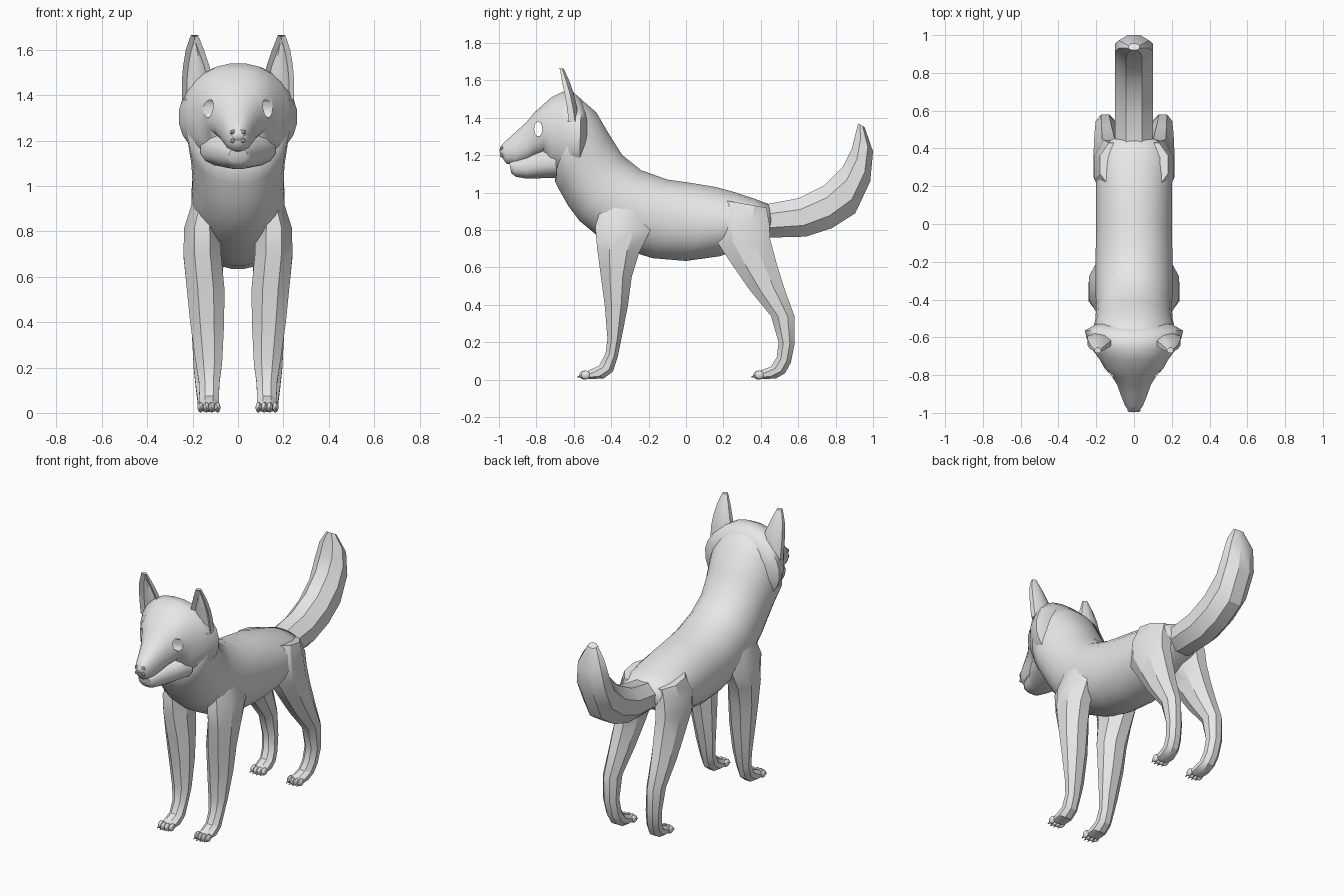
import bpy, bmesh, math
from mathutils import Matrix, Vector

cube = bpy.data.objects.get("Cube")
if cube:
    bpy.data.objects.remove(cube)

grey = bpy.data.materials.new("plain grey")
grey.use_nodes = True
grey.diffuse_color = (0.8, 0.8, 0.8, 1)
grey.node_tree.nodes["Principled BSDF"].inputs["Base Color"].default_value = (0.8, 0.8, 0.8, 1)


def finish(name, bm, mirror=False, angle=35):
    """Turn a bmesh into a shaded object, optionally mirrored to the other side."""
    bmesh.ops.recalc_face_normals(bm, faces=bm.faces)
    mesh = bpy.data.meshes.new(name)
    bm.to_mesh(mesh)
    bm.free()
    mesh.materials.append(grey)
    obj = bpy.data.objects.new(name, mesh)
    bpy.context.collection.objects.link(obj)
    if mirror:
        mod = obj.modifiers.new("Mirror", 'MIRROR')
        mod.use_mirror_merge = False
    shade(obj, angle)
    return obj


def shade(obj, angle):
    bpy.ops.object.select_all(action='DESELECT')
    obj.select_set(True)
    bpy.context.view_layer.objects.active = obj
    bpy.ops.object.shade_smooth_by_angle(angle=math.radians(angle))


def loft(rings, sides=8, power=2.0):
    """Skin rings given as (y, z of one end, y, z of other end, centre x, half width)."""
    bm = bmesh.new()
    loops = []
    for ya, za, yb, zb, cx, hw in rings:
        a, b = Vector((cx, ya, za)), Vector((cx, yb, zb))
        loop = []
        for i in range(sides):
            t = math.tau * (i + 0.5) / sides
            c, s = math.cos(t), math.sin(t)
            # stretch polygons so that their flats reach the given size
            k = 1 / math.cos(math.pi / sides)
            u = math.copysign(min(1, abs(c) * k) ** (2 / power), c)
            v = math.copysign(min(1, abs(s) * k) ** (2 / power), s)
            loop.append(bm.verts.new((a + b) / 2 + (a - b) / 2 * v + Vector((hw * u, 0, 0))))
        loops.append(loop)
    for p, q in zip(loops, loops[1:]):
        for i in range(sides):
            j = (i + 1) % sides
            bm.faces.new((p[i], p[j], q[j], q[i]))
    bm.faces.new(loops[0])
    bm.faces.new(loops[-1])
    return bm


# Torso and neck
torso = [
    (-.62, 1.525, -.70, 1.10, 0, .19), (-.55, 1.49, -.70, 1.06, 0, .23),
    (-.48, 1.43, -.675, 1.01, 0, .22), (-.41, 1.31, -.63, .93, 0, .205),
    (-.34, 1.20, -.57, .85, 0, .20), (-.24, 1.12, -.48, .775, 0, .205),
    (-.10, 1.07, -.34, .70, 0, .205), (.04, 1.05, -.18, .65, 0, .20),
    (.16, 1.03, 0, .635, 0, .20), (.27, 1.0, .18, .66, 0, .20),
    (.36, .97, .31, .71, 0, .19), (.44, .94, .42, .77, 0, .15), (.46, .90, .46, .80, 0, .09),
]
finish("torso", loft(torso, 24, 2.1), angle=60)

# Head: lower edge of the muzzle follows the mouth line
head_rings = [
    (-.99, 1.25, -.985, 1.19, 0, .028), (-.965, 1.275, -.96, 1.155, 0, .047),
    (-.91, 1.325, -.91, 1.148, 0, .068), (-.85, 1.38, -.85, 1.165, 0, .09),
    (-.81, 1.43, -.81, 1.185, 0, .115), (-.77, 1.465, -.76, 1.205, 0, .155),
    (-.72, 1.51, -.72, 1.10, 0, .18), (-.66, 1.54, -.67, 1.09, 0, .22),
    (-.60, 1.535, -.61, 1.09, 0, .25), (-.56, 1.50, -.57, 1.11, 0, .26),
    (-.53, 1.44, -.53, 1.17, 0, .20),
]
head = finish("head", loft(head_rings, 24, 2.2), angle=50)

# Eye openings pierced through the head
bm = bmesh.new()
bmesh.ops.create_cone(bm, cap_ends=True, segments=10, radius1=1, radius2=1, depth=1,
                      matrix=Matrix.Translation((0, -.79, 1.34))
                      @ Matrix.Diagonal((1, .022, .04, 1)) @ Matrix.Rotation(math.pi / 2, 4, 'Y'))
cutter = finish("eye_cutter", bm)
cutter.hide_render = True
cut = head.modifiers.new("Eyes", 'BOOLEAN')
cut.operation = 'DIFFERENCE'
cut.solver = 'EXACT'
cut.object = cutter
bpy.context.view_layer.objects.active = head
bpy.ops.object.modifier_apply(modifier=cut.name)
bpy.data.objects.remove(cutter)
shade(head, 50)

# Lower jaw, tucked just inside the upper lip
jaw = [
    (-.945, 1.165, -.935, 1.105, 0, .04), (-.92, 1.18, -.91, 1.085, 0, .058),
    (-.85, 1.20, -.85, 1.075, 0, .08), (-.78, 1.23, -.78, 1.077, 0, .125),
    (-.70, 1.25, -.69, 1.08, 0, .165),
]
finish("lower_jaw", loft(jaw, 16, 2.4), angle=50)

# Nose pad and nostril rims
bm = bmesh.new()
bmesh.ops.create_icosphere(bm, subdivisions=2, radius=1, matrix=Matrix.Translation((0, -.975, 1.225))
                           @ Matrix.Diagonal((.036, .022, .03, 1)))
for x in (-.024, .024):
    for z in (1.2, 1.238):
        bmesh.ops.create_icosphere(bm, subdivisions=1, radius=.012,
                                   matrix=Matrix.Translation((x, -.985, z)))
finish("nose", bm)

# Ears with a hollowed front
ears = [
    (-.65, 1.38, -.57, 1.38, .178, .068), (-.66, 1.47, -.585, 1.47, .18, .067),
    (-.67, 1.53, -.60, 1.53, .184, .058), (-.68, 1.60, -.625, 1.60, .19, .04),
    (-.683, 1.665, -.655, 1.665, .192, .016),
]
bm = loft(ears, 8)
bmesh.ops.recalc_face_normals(bm, faces=bm.faces)
bm.normal_update()
front = [f for f in bm.faces if f.normal.y < -.75]
bmesh.ops.inset_region(bm, faces=front, thickness=.012, depth=-.025)
finish("ears", bm, mirror=True)

# Tail: faceted and curling upward
tail = [
    (.32, .93, .40, .78, 0, .09), (.44, .94, .45, .76, 0, .10),
    (.60, .97, .64, .765, 0, .10), (.74, 1.04, .78, .81, 0, .10),
    (.84, 1.14, .905, .89, 0, .10), (.885, 1.23, .985, 1.06, 0, .10),
    (.905, 1.31, 1.0, 1.22, 0, .08), (.92, 1.37, .955, 1.35, 0, .03),
]
finish("tail", loft(tail, 8), angle=30)

# Legs
front_leg = [
    (-.44, .97, -.22, .95, .13, .06), (-.485, .82, -.19, .80, .158, .08),
    (-.475, .70, -.25, .68, .157, .083), (-.455, .55, -.29, .55, .143, .083),
    (-.435, .40, -.31, .40, .136, .075), (-.42, .22, -.345, .22, .128, .058),
    (-.43, .14, -.365, .12, .127, .045), (-.465, .075, -.39, .045, .127, .043),
    (-.52, .05, -.44, .006, .128, .045), (-.55, .035, -.52, .004, .128, .042),
]
hind_leg = [
    (.20, .96, .43, .92, .10, .08), (.15, .86, .445, .84, .125, .085),
    (.17, .73, .45, .75, .135, .08), (.25, .61, .485, .62, .14, .072),
    (.34, .48, .525, .49, .147, .063), (.455, .34, .58, .34, .153, .05),
    (.495, .20, .58, .19, .15, .045), (.485, .12, .56, .09, .142, .043),
    (.455, .07, .53, .035, .135, .043), (.40, .05, .48, .006, .13, .045),
    (.375, .035, .41, .004, .128, .042),
]
finish("front_legs", loft(front_leg, 8), mirror=True, angle=30)
finish("hind_legs", loft(hind_leg, 8), mirror=True, angle=30)

# Toes and claws
for name, y in (("front_toes", -.545), ("hind_toes", .385)):
    bm = bmesh.new()
    for i in range(4):
        at = Vector((.128 + (i - 1.5) * .025, y + .008 * (abs(i - 1.5) - .5), .025))
        bmesh.ops.create_icosphere(bm, subdivisions=2, radius=1, matrix=Matrix.Translation(at)
                                   @ Matrix.Diagonal((.0135, .026, .024, 1)))
        bmesh.ops.create_cone(bm, cap_ends=True, segments=6, radius1=.009, radius2=.002, depth=.03,
                              matrix=Matrix.Translation(at + Vector((0, -.024, -.008)))
                              @ Matrix.Rotation(math.radians(105), 4, 'X'))
    finish(name, bm, mirror=True)
